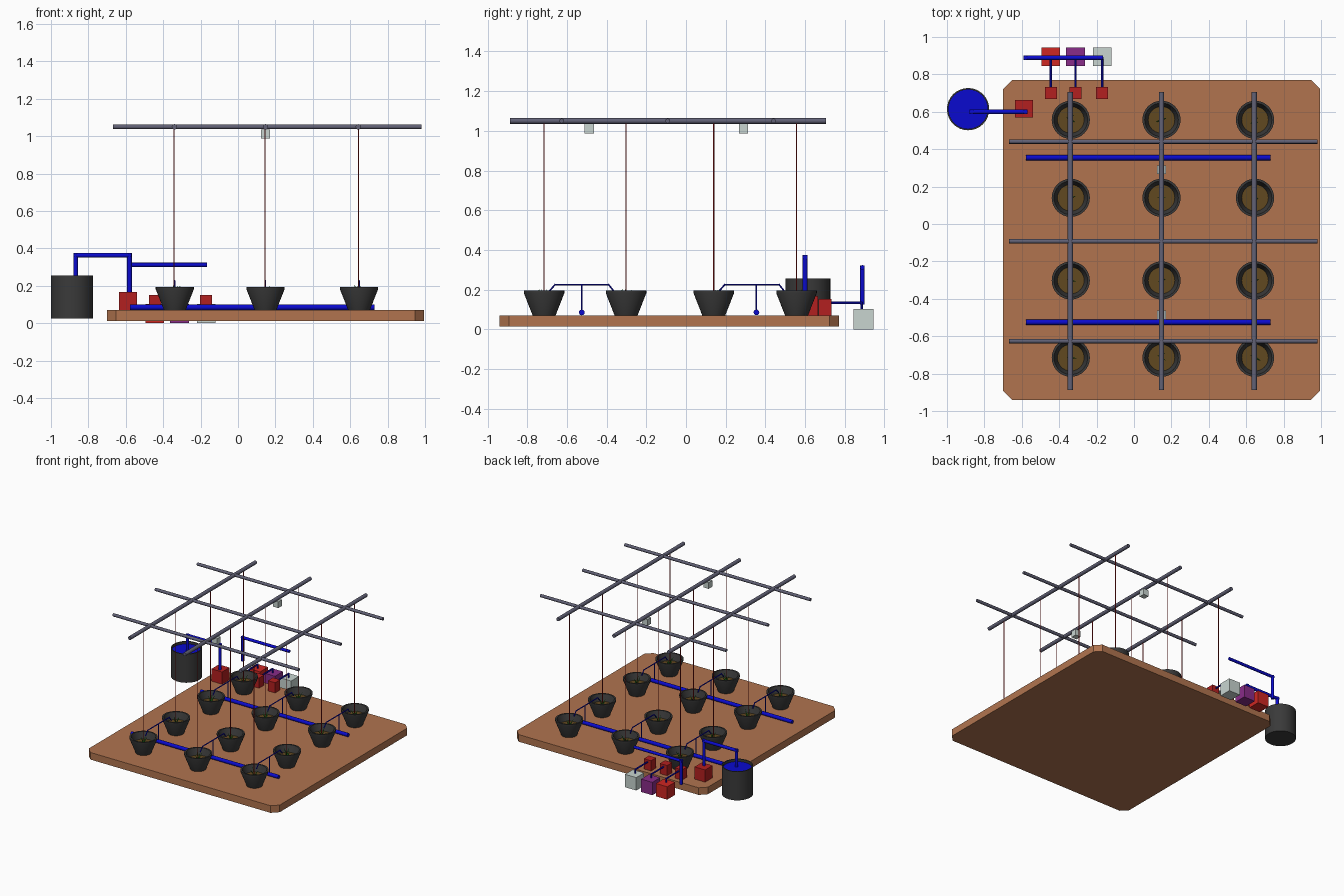
import bpy, bmesh, math, random
from mathutils import Vector, Matrix

if "Cube" in bpy.data.objects:
    bpy.data.objects.remove(bpy.data.objects["Cube"])

random.seed(4)

def mat(name, r, g, b):
    m = bpy.data.materials.new(name)
    m.diffuse_color = (r, g, b, 1)
    m.use_nodes = True
    m.node_tree.nodes["Principled BSDF"].inputs["Base Color"].default_value = m.diffuse_color
    return m

CLAY = mat("clay_brown", 0.44, 0.175, 0.078)
STEEL = mat("steel_grey", 0.12, 0.12, 0.18)
BLACK = mat("pot_black", 0.042, 0.042, 0.042)
SOIL = mat("soil_brown", 0.12, 0.065, 0.014)
GREEN = mat("leaf_green", 0.02, 0.3, 0.02)
BLUE = mat("pipe_blue", 0.003, 0.003, 0.62)
RED = mat("pump_red", 0.45, 0.014, 0.014)
SCARLET = mat("acid_red", 0.62, 0.02, 0.016)
PURPLE = mat("nutrient_purple", 0.25, 0.025, 0.25)
PALE = mat("pale_grey", 0.58, 0.66, 0.63)

def finish(name, bm, material, smooth=False):
    bmesh.ops.recalc_face_normals(bm, faces=bm.faces)
    me = bpy.data.meshes.new(name)
    bm.to_mesh(me)
    bm.free()
    ob = bpy.data.objects.new(name, me)
    bpy.context.collection.objects.link(ob)
    me.materials.append(material)
    if smooth:
        bpy.ops.object.select_all(action='DESELECT')
        bpy.context.view_layer.objects.active = ob
        ob.select_set(True)
        bpy.ops.object.shade_smooth_by_angle(angle=math.radians(35))
    return ob

def box(name, x, y, z0, z1, size, material):
    bm = bmesh.new()
    bmesh.ops.create_cube(bm, size=1, matrix=Matrix.Translation((x, y, (z0 + z1) / 2))
                          @ Matrix.Diagonal((size, size, z1 - z0, 1)))
    return finish(name, bm, material)

def rod(bm, a, b, r1, r2=None, n=12):
    a, b = Vector(a), Vector(b)
    d = b - a
    m = Matrix.Translation((a + b) / 2) @ d.to_track_quat('Z', 'Y').to_matrix().to_4x4()
    bmesh.ops.create_cone(bm, cap_ends=True, segments=n, radius1=r1,
                          radius2=r1 if r2 is None else r2, depth=d.length, matrix=m)

def pipe(name, pts, r, material=BLUE, n=12):
    """Straight tube sections, overlapping at the bends."""
    bm = bmesh.new()
    pts = [Vector(p) for p in pts]
    for i in range(len(pts) - 1):
        a, b = pts[i], pts[i + 1]
        d = (b - a).normalized() * r * 0.9
        rod(bm, a - d if i else a, b + d if i < len(pts) - 2 else b, r, n=n)
    return finish(name, bm, material, True)

def lathe(name, profile, x, y, material, n=32):
    """Spin (radius, z) points; radius 0 closes the shape."""
    bm = bmesh.new()
    vs = [bm.verts.new((r, 0, z)) for r, z in profile]
    es = [bm.edges.new(p) for p in zip(vs, vs[1:])]
    bmesh.ops.spin(bm, geom=vs + es, cent=(0, 0, 0), axis=(0, 0, 1),
                   angle=2 * math.pi, steps=n, use_duplicate=False)
    bmesh.ops.remove_doubles(bm, verts=bm.verts, dist=1e-5)
    bmesh.ops.translate(bm, verts=bm.verts, vec=(x, y, 0))
    return finish(name, bm, material, True)

# Base slab with cut corners
x0, x1, y0, y1, c = -0.70, 0.995, -0.94, 0.77, 0.048
bm = bmesh.new()
f = bm.faces.new([bm.verts.new((x, y, 0.013)) for x, y in (
    (x0 + c, y0), (x1 - c, y0), (x1, y0 + c), (x1, y1 - c),
    (x1 - c, y1), (x0 + c, y1), (x0, y1 - c), (x0, y0 + c))])
ext = bmesh.ops.extrude_face_region(bm, geom=[f])
bmesh.ops.translate(bm, vec=(0, 0, 0.057),
                    verts=[v for v in ext['geom'] if isinstance(v, bmesh.types.BMVert)])
bm.faces.new([v for v in reversed(f.verts)]) if not f.is_valid else None
finish("base_slab", bm, CLAY)

# Pots with soil, seedlings and climbing strings
XS = (-0.338, 0.147, 0.647)
YS = (-0.715, -0.302, 0.14, 0.557)
for x in XS:
    for y in YS:
        lathe("pot", [(0, 0.07), (0.058, 0.07), (0.102, 0.182), (0.102, 0.195),
                      (0.09, 0.195), (0.07, 0.14), (0, 0.14)], x, y, BLACK)
        lathe("soil", [(0, 0.143), (0.0715, 0.143), (0.0705, 0.139), (0, 0.139)], x, y, SOIL)
        bm = bmesh.new()
        turn = random.uniform(0, 6.28)
        for k in range(4):
            a = turn + k * math.pi / 2
            s = random.uniform(0.018, 0.032)
            rod(bm, (x, y, 0.142), (x + s * math.cos(a), y + s * math.sin(a),
                random.uniform(0.175, 0.205)), 0.005, 0.001, 5)
        finish("seedling", bm, GREEN)
        pipe("climbing_string", [(x - 0.003, y, 0.143), (x - 0.003, y, 1.045)], 0.003, RED, 6)

# Overhead trellis
for y in (-0.626, -0.092, 0.441):
    pipe("trellis_cross_bar", [(-0.668, y, 1.05), (0.98, y, 1.05)], 0.012, STEEL)
for x in (-0.34, 0.147, 0.643):
    pipe("trellis_long_bar", [(x, -0.888, 1.05), (x, 0.706, 1.05)], 0.0145, STEEL)

# Sensors hanging under the middle bar
for y in (-0.487, 0.29):
    box("air_sensor", 0.147, y, 0.987, 1.037, 0.047, PALE)

# Supply pipes and drip branches reaching a pair of pots
for y, near, far in ((-0.525, YS[0], YS[1]), (0.355, YS[2], YS[3])):
    pipe("supply_pipe", [(-0.578, y, 0.085), (0.73, y, 0.085)], 0.0145)
    for x in XS:
        pipe("drip_riser", [(x, y, 0.085), (x, y, 0.225)], 0.004, n=8)
        pipe("drip_branch", [(x, near + 0.025, 0.19), (x, near + 0.055, 0.225),
                             (x, far - 0.1 + 0.012, 0.225), (x, far - 0.06, 0.19)], 0.004, n=8)

# Water tank, main pump and its feed pipe
lathe("water_tank", [(0, 0.025), (0.113, 0.025), (0.113, 0.255), (0.105, 0.255),
                     (0.105, 0.22), (0, 0.22)], -0.887, 0.614, BLACK)
lathe("tank_water", [(0, 0.235), (0.106, 0.235), (0.106, 0.219), (0, 0.219)], -0.887, 0.614, BLUE)
box("main_pump", -0.588, 0.617, 0.07, 0.168, 0.094, RED)
pipe("tank_pipe", [(-0.868, 0.60, 0.15), (-0.868, 0.60, 0.363), (-0.58, 0.60, 0.363),
                   (-0.58, 0.60, 0.16)], 0.0125)

# Dosing tanks, small pumps and connecting hoses
for x, name, m in ((-0.445, "acid_tank", SCARLET), (-0.313, "nutrient_tank", PURPLE),
                   (-0.17, "buffer_tank", PALE)):
    box(name, x, 0.895, 0.0, 0.103, 0.1, m)
    box("dosing_pump", x, 0.70, 0.07, 0.152, 0.064, RED)
    pipe("dosing_hose", [(x, 0.885, 0.095), (x, 0.885, 0.133), (x, 0.71, 0.133)], 0.006, n=10)

# Raised pipe behind the dosing tanks
pipe("overhead_pipe", [(-0.58, 0.889, 0.125), (-0.58, 0.889, 0.312), (-0.165, 0.889, 0.312)], 0.0115)
